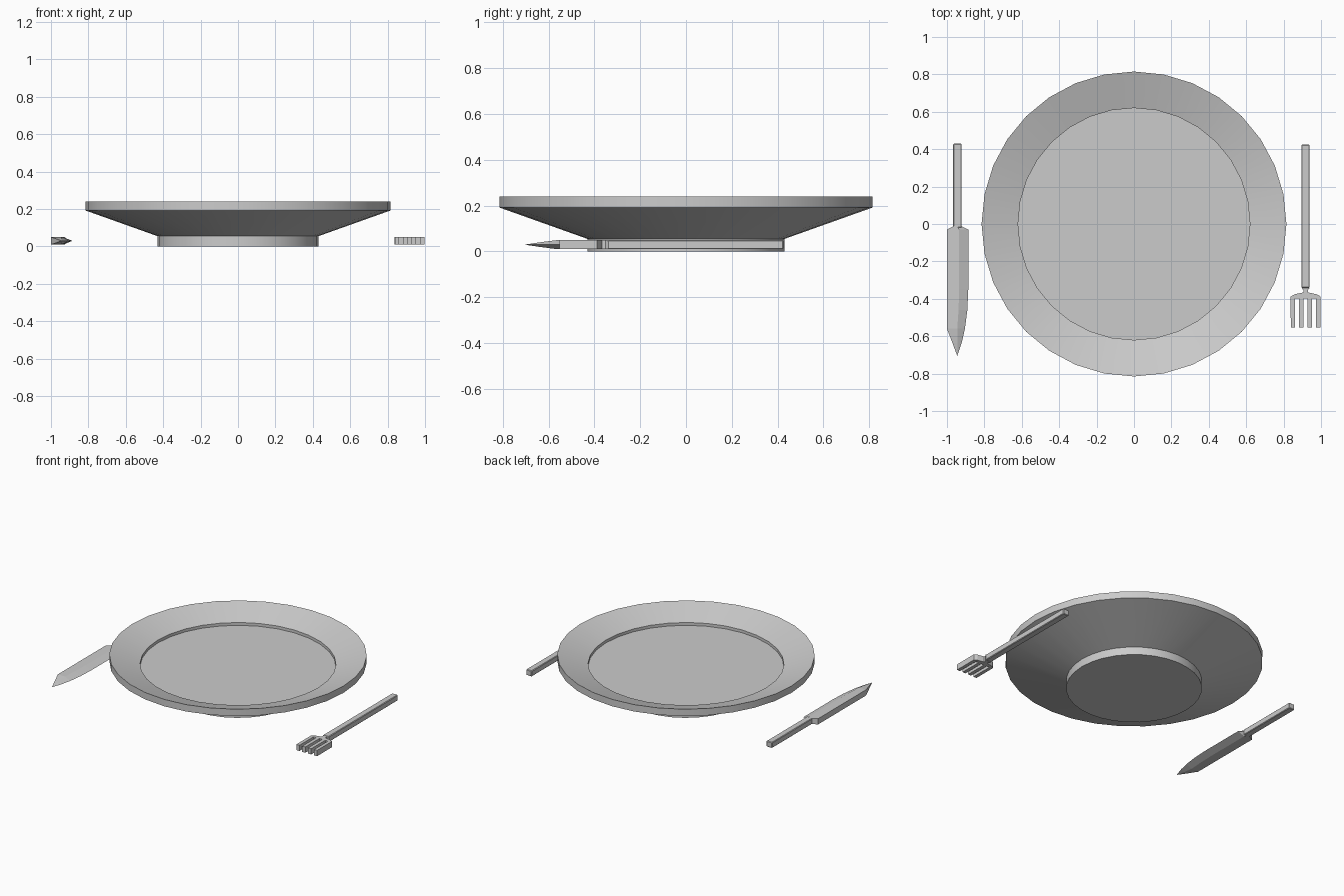
import bpy, bmesh, math

if "Cube" in bpy.data.objects:
    bpy.data.objects.remove(bpy.data.objects["Cube"])

Z0, Z1 = 0.01, 0.05
ZM = (Z0 + Z1) / 2


def finish(name, bm):
    bmesh.ops.recalc_face_normals(bm, faces=bm.faces)
    mesh = bpy.data.meshes.new(name)
    bm.to_mesh(mesh)
    bm.free()
    obj = bpy.data.objects.new(name, mesh)
    bpy.context.collection.objects.link(obj)
    return obj


def handle(name, x, y0, y1):
    """Square bar with chamfered edges."""
    bpy.ops.mesh.primitive_cube_add(size=1, location=(x, (y0 + y1) / 2, ZM))
    obj = bpy.context.object
    obj.name = name
    obj.scale = (0.045, y1 - y0, Z1 - Z0)
    bpy.ops.object.transform_apply(location=False, rotation=False, scale=True)
    bevel = obj.modifiers.new("chamfer", "BEVEL")
    bevel.width, bevel.segments = 0.004, 1


def loft(name, sections):
    """Skin a list of closed rings that have equal point counts."""
    bm = bmesh.new()
    rings = [[bm.verts.new(p) for p in ring] for ring in sections]
    for a, b in zip(rings, rings[1:]):
        for i in range(len(a)):
            j = (i + 1) % len(a)
            bm.faces.new((a[i], a[j], b[j], b[i]))
    bm.faces.new(rings[0])
    bm.faces.new(rings[-1])
    bmesh.ops.remove_doubles(bm, verts=bm.verts, dist=1e-5)
    return finish(name, bm)


# Plate: foot ring, sloped underside, rim, sloped lip and sunken floor
profile = [(0.43, 0), (0.43, 0.055), (0.815, 0.192), (0.815, 0.24),
           (0.62, 0.177), (0.62, 0.157)]
SIDES = 32
plate = loft("plate", [[(r * math.cos(2 * math.pi * i / SIDES),
                         r * math.sin(2 * math.pi * i / SIDES), z)
                        for i in range(SIDES)] for r, z in profile])
bpy.context.view_layer.objects.active = plate
plate.select_set(True)
bpy.ops.object.shade_smooth_by_angle()
plate.select_set(False)

# Knife blade: flat spine on the outside, sharpened edge toward the plate
stations = [  # y, spine x, bevel start x, cutting edge x, half thickness
    (-0.012, -0.965, -0.945, -0.922, 0.02),
    (-0.03, -1.0, -0.935, -0.886, 0.02),
    (-0.35, -1.0, -0.935, -0.886, 0.02),
    (-0.46, -1.0, -0.938, -0.891, 0.02),
    (-0.56, -1.0, -0.945, -0.904, 0.02),
    (-0.635, -0.971, -0.945, -0.921, 0.0105)]
blade = [[(s, y, ZM - t), (s, y, ZM + t), (m, y, ZM + t), (e, y, ZM), (m, y, ZM - t)]
         for y, s, m, e, t in stations]
blade.append([(-0.945, -0.705, ZM)] * 5)


def pointed_blade(rings):
    bm = bmesh.new()
    loops = [[bm.verts.new(p) for p in r] for r in rings[:-1]]
    tip = bm.verts.new(rings[-1][0])
    for k, a in enumerate(loops):
        for i in range(5):
            j = (i + 1) % 5
            if k + 1 < len(loops):
                b = loops[k + 1]
                bm.faces.new((a[i], a[j], b[j], b[i]))
            else:
                bm.faces.new((a[i], a[j], tip))
    bm.faces.new(loops[0])
    return finish("knife_blade", bm)


pointed_blade(blade)
handle("knife_handle", -0.944, -0.02, 0.43)

# Fork head: neck, shoulders and four tines in one extruded outline
FX = 0.918
outline = [(FX + 0.022, -0.342), (FX + 0.013, -0.352), (FX + 0.013, -0.366),
           (FX + 0.06, -0.376), (FX + 0.08, -0.388)]
for i in range(4):
    right = FX + 0.08 - i * 0.0453
    left = right - 0.024
    if i:
        outline.append((right, -0.397))
    outline += [(right, -0.553), (left, -0.553)]
    if i < 3:
        outline.append((left, -0.397))
outline += [(FX - 0.08, -0.388), (FX - 0.06, -0.376), (FX - 0.013, -0.366),
            (FX - 0.013, -0.352), (FX - 0.022, -0.342)]
loft("fork_head", [[(x, y, z) for x, y in outline] for z in (Z0, Z1)])
handle("fork_handle", FX - 0.001, -0.342, 0.425)
